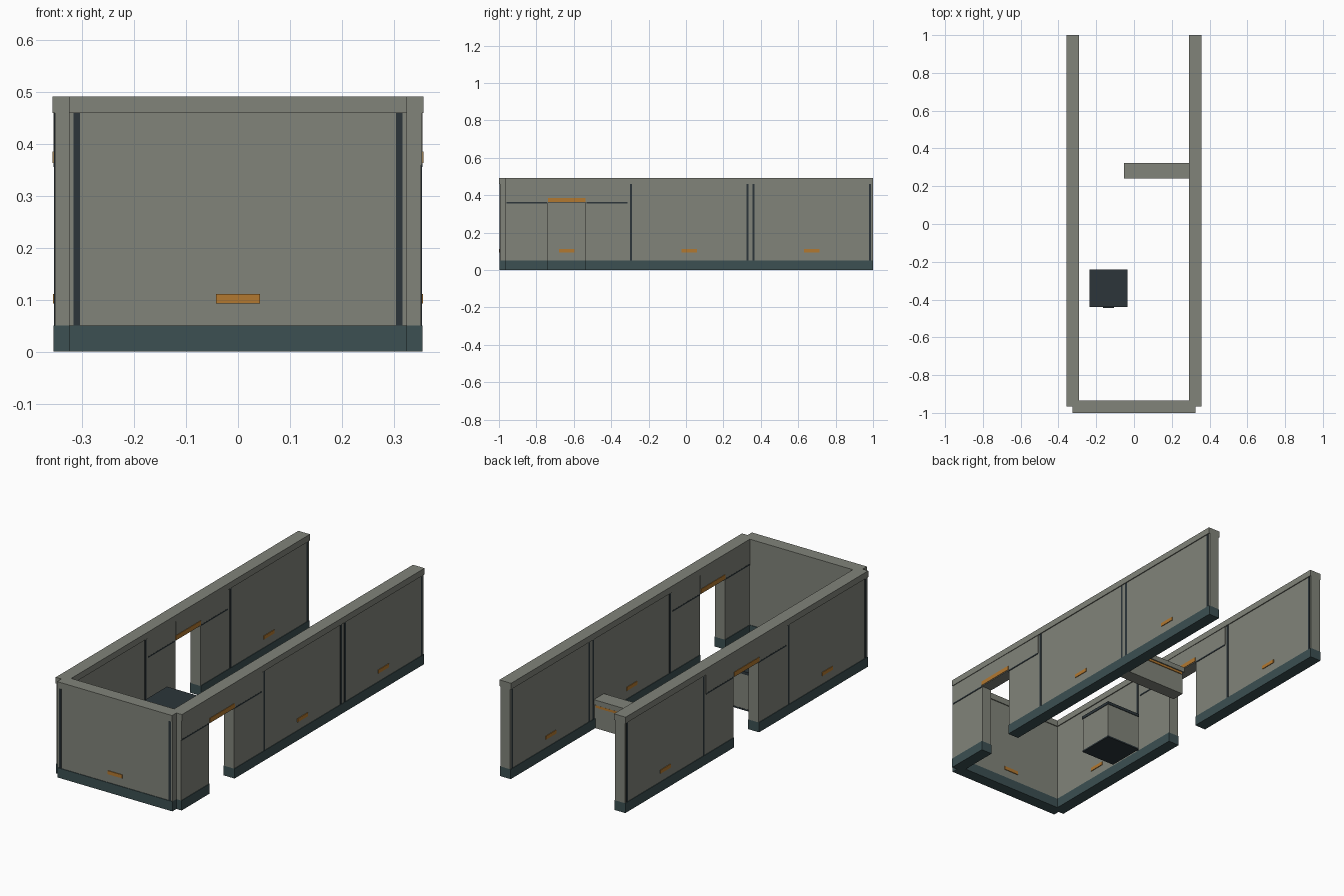
import bpy
from mathutils import Vector

if "Cube" in bpy.data.objects:
    bpy.data.objects.remove(bpy.data.objects["Cube"])


def mat(name, rgb):
    m = bpy.data.materials.new(name)
    m.diffuse_color = (*rgb, 1)
    m.use_nodes = True
    m.node_tree.nodes["Principled BSDF"].inputs["Base Color"].default_value = m.diffuse_color
    return m


GREY = mat("wall_grey", (0.22, 0.23, 0.195))
TEAL = mat("base_teal", (0.045, 0.08, 0.085))
DARK = mat("trim_dark", (0.025, 0.036, 0.042))
ORANGE = mat("accent_orange", (0.45, 0.19, 0.03))


def box(name, lo, hi, material):
    lo, hi = Vector(lo), Vector(hi)
    bpy.ops.mesh.primitive_cube_add(size=1, location=(lo + hi) / 2)
    ob = bpy.context.object
    ob.name = name
    ob.scale = hi - lo
    bpy.ops.object.transform_apply(location=False, rotation=False, scale=True)
    ob.data.materials.append(material)
    return ob


def slab(name, c, along_y, a0, a1, half, z0, z1, material):
    """Box centred on a wall's line, from a0 to a1 along it."""
    if along_y:
        box(name, (c[0] - half, c[1] + a0, z0), (c[0] + half, c[1] + a1, z1), material)
    else:
        box(name, (c[0] + a0, c[1] - half, z0), (c[0] + a1, c[1] + half, z1), material)


H = 0.3275          # half length of one wall module
BASE, TOP, CAP, DOOR = 0.05, 0.46, 0.492, 0.36


def plain_module(name, c, along_y=True):
    h = H if along_y else 0.326
    slab(name + "_panel", c, along_y, -h, h, 0.028, BASE, TOP, GREY)
    slab(name + "_base", c, along_y, -h, h, 0.031, 0, BASE, TEAL)
    slab(name + "_cap", c, along_y, -h, h, 0.033, TOP, CAP, GREY)
    # dark upright strips near both ends
    for s in (-1, 1):
        a, b = sorted((s * 0.305, s * 0.317))
        slab(name + "_strip", c, along_y, a, b, 0.0295, BASE, TOP, DARK)
    # orange light on both faces
    slab(name + "_light", c, along_y, -0.042, 0.042, 0.0315, 0.093, 0.111, ORANGE)


def door_module(name, c):
    w = 0.101
    for a, b in ((-H, -w), (w, H)):
        slab(name + "_side_panel", c, True, a, b, 0.028, BASE, DOOR, GREY)
        slab(name + "_side_base", c, True, a, b, 0.031, 0, BASE, TEAL)
        slab(name + "_seam", c, True, a + 0.004, b - 0.004, 0.0302, DOOR - 0.004, DOOR + 0.003, DARK)
        slab(name + "_upper_panel", c, True, a, b, 0.0295, DOOR, TOP, GREY)
    # lintel above the doorway
    slab(name + "_lintel", c, True, -w, w, 0.0305, DOOR, TOP, GREY)
    slab(name + "_lintel_light", c, True, -w, w, 0.033, 0.364, 0.386, ORANGE)
    slab(name + "_cap", c, True, -H, H, 0.033, TOP, CAP, GREY)


# side walls: three modules each, one of them a doorway
ys = (-0.6375, 0.0175, 0.6725)
for side, x, door in (("left", -0.325, 1), ("right", 0.325, 0)):
    for i, y in enumerate(ys):
        build = door_module if i == door else plain_module
        build(f"{side}_wall_{i + 1}", (x, y))

# front wall
plain_module("front_wall", (0, -0.967), False)

# low barrier standing out from the right wall
box("barrier_body", (-0.047, 0.247, 0), (0.297, 0.315, 0.125), GREY)
box("barrier_light", (-0.04, 0.244, 0.108), (0.29, 0.319, 0.12), ORANGE)
box("barrier_cap", (-0.053, 0.241, 0.122), (0.297, 0.322, 0.148), GREY)

# crate on the floor: grey body, dark lid and bottom, small front pull
box("crate_body", (-0.232, -0.437, 0.008), (-0.038, -0.243, 0.188), GREY)
box("crate_lid", (-0.235, -0.44, 0.185), (-0.035, -0.24, 0.2), DARK)
box("crate_bottom", (-0.233, -0.438, 0), (-0.037, -0.242, 0.008), DARK)
box("crate_pull", (-0.165, -0.445, 0.13), (-0.105, -0.436, 0.145), DARK)
